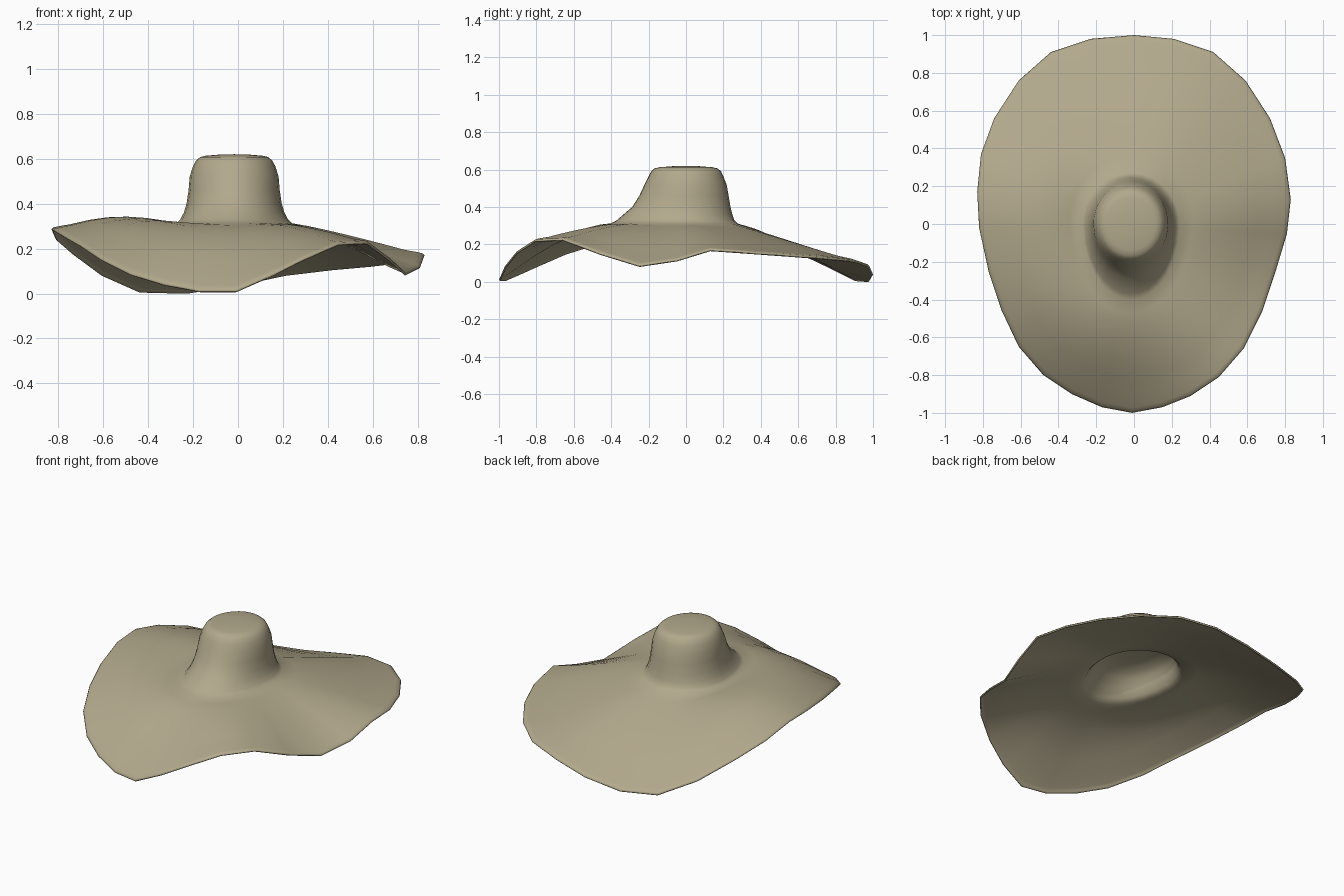
import bpy, bmesh, math

if "Cube" in bpy.data.objects:
    bpy.data.objects.remove(bpy.data.objects["Cube"])

# One flat colour
felt = bpy.data.materials.new("khaki felt")
felt.diffuse_color = (0.445, 0.395, 0.262, 1)
felt.use_nodes = True
felt.node_tree.nodes["Principled BSDF"].inputs["Base Color"].default_value = felt.diffuse_color

# Wavy brim edge (x, y, z), clockwise from the back
rim = [(0, 1, .04), (.21, .98, .085), (.42, .91, .11), (.59, .76, .125),
       (.72, .56, .14), (.80, .35, .155), (.83, .13, .17), (.81, -.05, .115),
       (.75, -.25, .085), (.68, -.46, .15), (.58, -.66, .225), (.45, -.81, .22),
       (.30, -.91, .155), (.15, -.97, .08), (-.01, -1, .01), (-.17, -.97, .01),
       (-.33, -.90, .04), (-.48, -.80, .085), (-.61, -.65, .15), (-.70, -.46, .21),
       (-.77, -.25, .25), (-.82, -.02, .28), (-.83, .17, .285), (-.81, .37, .24),
       (-.74, .56, .18), (-.61, .76, .085), (-.44, .91, .01), (-.23, .98, 0.005)]
angles = [math.atan2(y, x * 1.2) for x, y, z in rim]

# Crown levels: z, half width in x, reach to front, reach to back
crown = [(.313, .257, .40, .275), (.33, .24, .37, .258), (.36, .224, .335, .248),
         (.40, .212, .288, .238), (.46, .203, .25, .228), (.52, .198, .222, .217),
         (.565, .184, .20, .20), (.592, .17, .185, .187), (.607, .152, .168, .168),
         (.613, .13, .14, .14), (.619, .06, .065, .065)]
# Shallow dish closing the crown from below
lining = [(.335, .232, .35, .25), (.37, .213, .30, .235), (.405, .195, .25, .215),
          (.43, .165, .20, .18), (.445, .11, .12, .12), (.45, .05, .05, .05)]
CX = -.017


def crown_ring(z, w, front, back):
    return [(CX + w * math.cos(a),
             (back if math.sin(a) > 0 else front) * math.sin(a),
             z) for a in angles]


def brim_ring(t, base):
    """Blend from the crown base (t=0) to the wavy edge (t=1)."""
    pts = []
    for (bx, by, bz), (x, y, z), a in zip(base, rim, angles):
        left = max(0, -math.cos(a))
        power = 1.3 - .3 * math.sin(a) - .1 * math.cos(a)   # front is rounder
        h = bz + (z - bz) * t ** power + .04 * left * math.sin(math.pi * t)
        if 0.9 < t < 1:
            h += .006          # rolled lip at the edge
        pts.append((bx + (x - bx) * t, by + (y - by) * t, h))
    return pts


def skin(name, rings, tip_z):
    """Join rings from the outside in and close them at a centre point."""
    bm = bmesh.new()
    loops = [[bm.verts.new(p) for p in r] for r in rings]
    n = len(rim)
    for outer, inner in zip(loops, loops[1:]):
        for i in range(n):
            j = (i + 1) % n
            bm.faces.new((outer[i], inner[i], inner[j], outer[j]))
    tip = bm.verts.new((CX, 0, tip_z))
    for i in range(n):
        bm.faces.new((loops[-1][i], tip, loops[-1][(i + 1) % n]))
    for f in bm.faces:
        f.smooth = True
    mesh = bpy.data.meshes.new(name)
    bm.to_mesh(mesh)
    bm.free()
    mesh.materials.append(felt)
    ob = bpy.data.objects.new(name, mesh)
    bpy.context.collection.objects.link(ob)
    return ob


# Brim and crown in one smooth shell
base = crown_ring(*crown[0])
rings = [brim_ring(t, base) for t in (1, .988, .955, .85, .7, .55, .4, .25, .12)]
hat = skin("sun_hat", rings + [crown_ring(*c) for c in crown], .62)

# Thin cloth thickness, inwards
solid = hat.modifiers.new("thickness", 'SOLIDIFY')
solid.thickness = .009
solid.offset = -1

# Lining inside the crown
dish = skin("crown_lining", [crown_ring(*c) for c in lining], .45)
dish.data.flip_normals()
